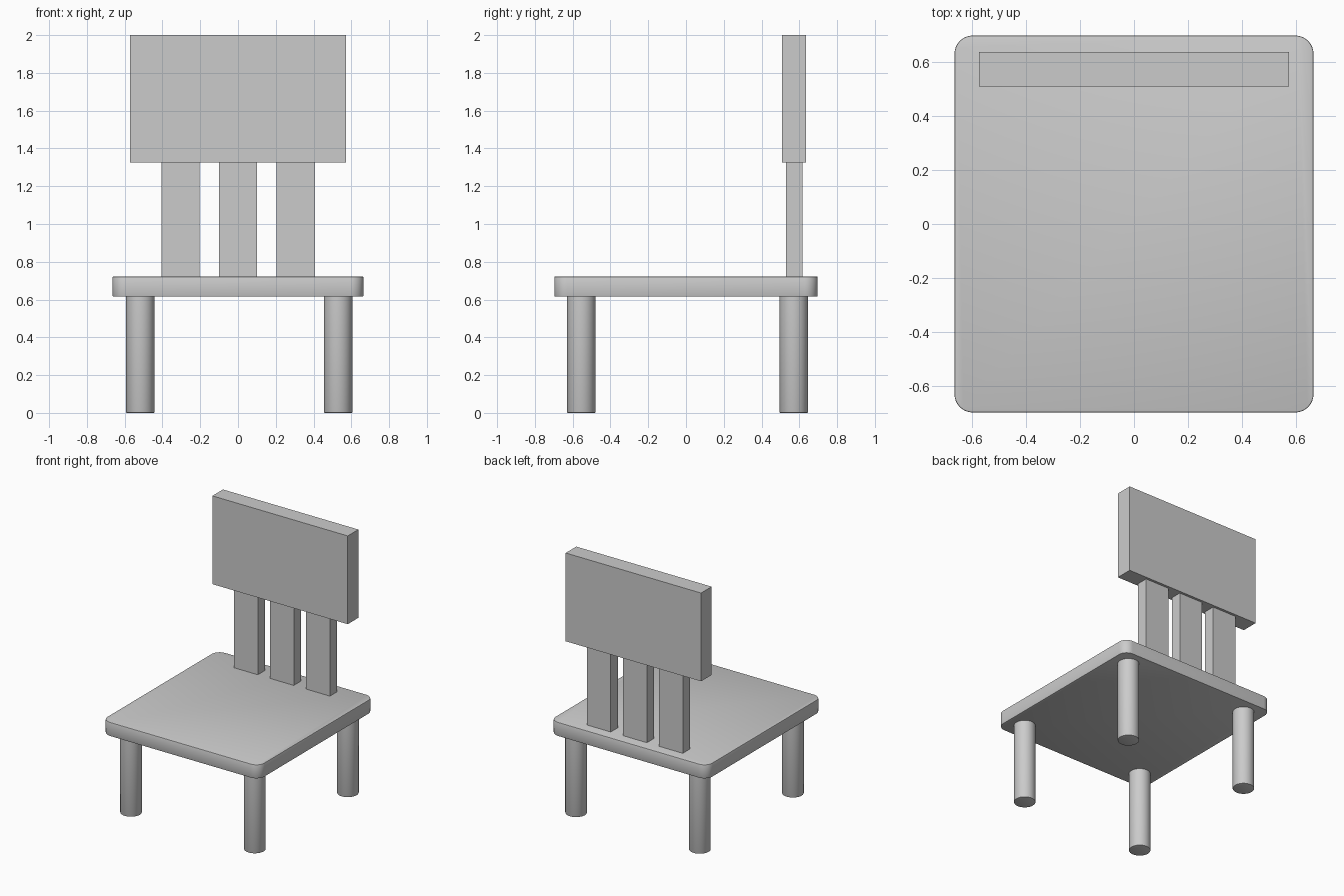
import bpy, bmesh
from mathutils import Matrix

if "Cube" in bpy.data.objects:
    bpy.data.objects.remove(bpy.data.objects["Cube"])


def finish(name, bm, smooth=False):
    bmesh.ops.recalc_face_normals(bm, faces=bm.faces)
    mesh = bpy.data.meshes.new(name)
    bm.to_mesh(mesh)
    bm.free()
    obj = bpy.data.objects.new(name, mesh)
    bpy.context.collection.objects.link(obj)
    if smooth:
        bpy.ops.object.select_all(action='DESELECT')
        obj.select_set(True)
        bpy.context.view_layer.objects.active = obj
        bpy.ops.object.shade_smooth_by_angle(angle=0.6)
    return obj


def box_mesh(lo, hi):
    bm = bmesh.new()
    size = [b - a for a, b in zip(lo, hi)]
    mid = [(a + b) / 2 for a, b in zip(lo, hi)]
    bmesh.ops.create_cube(bm, size=1, matrix=Matrix.Translation(mid) @ Matrix.Diagonal((*size, 1)))
    return bm


def bevel(bm, edges, width, segments):
    bmesh.ops.bevel(bm, geom=edges, offset=width, segments=segments, profile=0.5,
                    affect='EDGES', clamp_overlap=True)


# Seat: rounded corners, then a fine rim bevel
SEAT_LO, SEAT_HI = 0.616, 0.722
bm = box_mesh((-0.664, -0.697, SEAT_LO), (0.664, 0.697, SEAT_HI))
bevel(bm, [e for e in bm.edges if abs(e.verts[0].co.z - e.verts[1].co.z) > 0.05], 0.068, 8)
bevel(bm, [e for e in bm.edges if abs(e.verts[0].co.z - e.verts[1].co.z) < 1e-4], 0.005, 2)
finish("seat", bm, smooth=True)

# Round legs with softened feet
LEG_R = 0.0755
for row, y in (("front", -0.554), ("back", 0.571)):
    for side, x in (("left", -0.517), ("right", 0.53)):
        bm = bmesh.new()
        bmesh.ops.create_cone(bm, cap_ends=True, segments=32, radius1=LEG_R, radius2=LEG_R,
                              depth=SEAT_LO, matrix=Matrix.Translation((x, y, SEAT_LO / 2)))
        bevel(bm, [e for e in bm.edges if all(v.co.z < 1e-4 for v in e.verts)], 0.004, 2)
        finish(f"{row}_{side}_leg", bm, smooth=True)

# Back slats
for side, x in (("left", -0.304), ("middle", 0.0), ("right", 0.306)):
    finish(f"{side}_slat", box_mesh((x - 0.101, 0.53, SEAT_HI), (x + 0.101, 0.617, 1.325)))

# Backrest panel
finish("backrest", box_mesh((-0.573, 0.508, 1.325), (0.573, 0.636, 2.0)))
